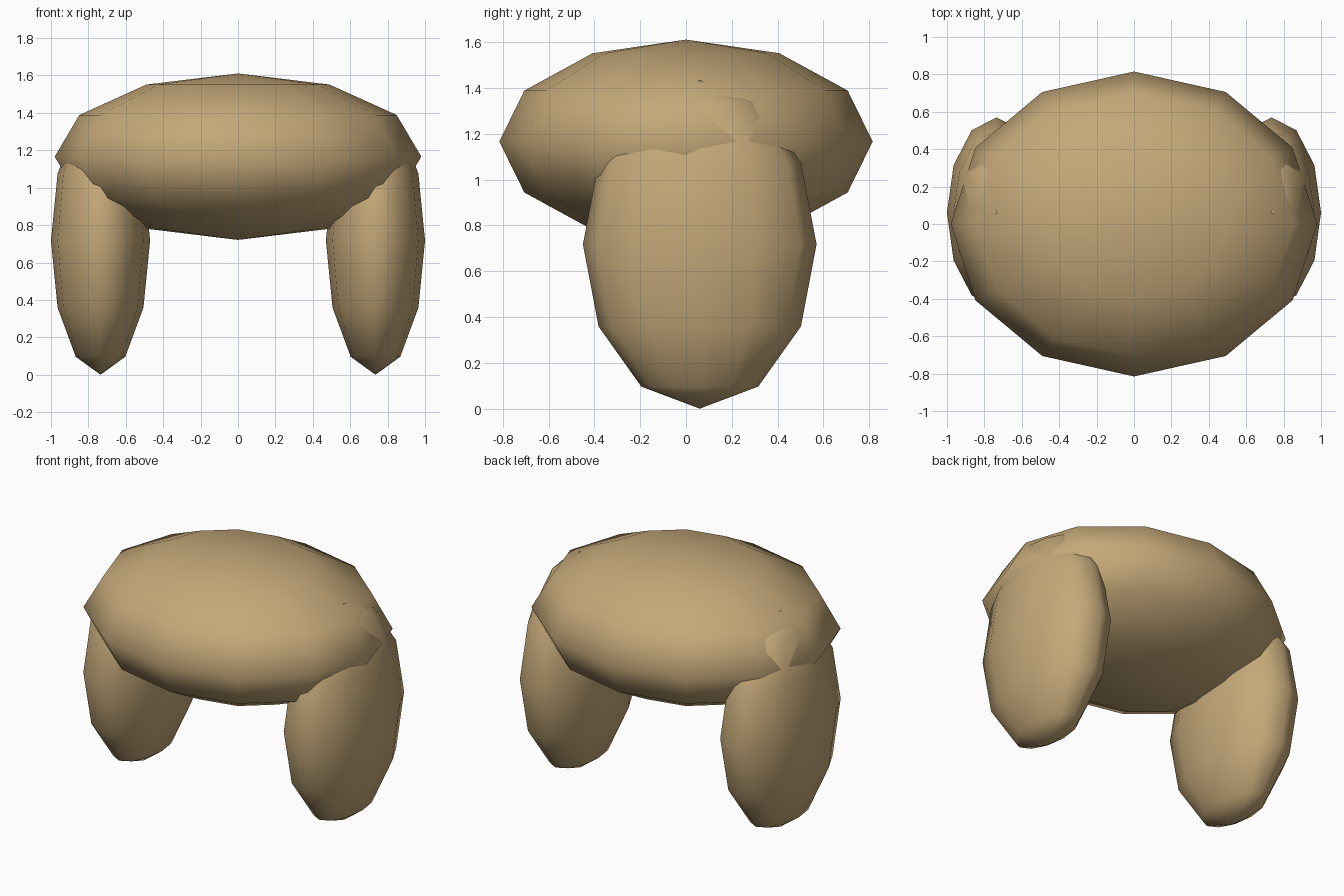
import bpy

if "Cube" in bpy.data.objects:
    bpy.data.objects.remove(bpy.data.objects["Cube"])

# Single tan colour
tan = bpy.data.materials.new("tan")
tan.diffuse_color = (0.55, 0.39, 0.19, 1.0)
tan.use_nodes = True
tan.node_tree.nodes["Principled BSDF"].inputs["Base Color"].default_value = tan.diffuse_color


def ellipsoid(name, centre, radii):
    """Smooth-shaded 12 x 6 sphere stretched to the given radii."""
    bpy.ops.mesh.primitive_uv_sphere_add(segments=12, ring_count=6, radius=1, location=centre)
    ob = bpy.context.object
    ob.name = name
    ob.scale = radii
    bpy.ops.object.transform_apply(location=False, rotation=False, scale=True)
    bpy.ops.object.shade_smooth()
    ob.data.materials.append(tan)
    return ob


# Broad rounded top
ellipsoid("rounded_top", (0, 0, 1.166), (0.98, 0.815, 0.445))

# Two hanging side lobes, mirrored across x
for side, sx in (("left", -1), ("right", 1)):
    ellipsoid(side + "_side_lobe", (sx * 0.735, 0.06, 0.717), (0.265, 0.51, 0.717))
